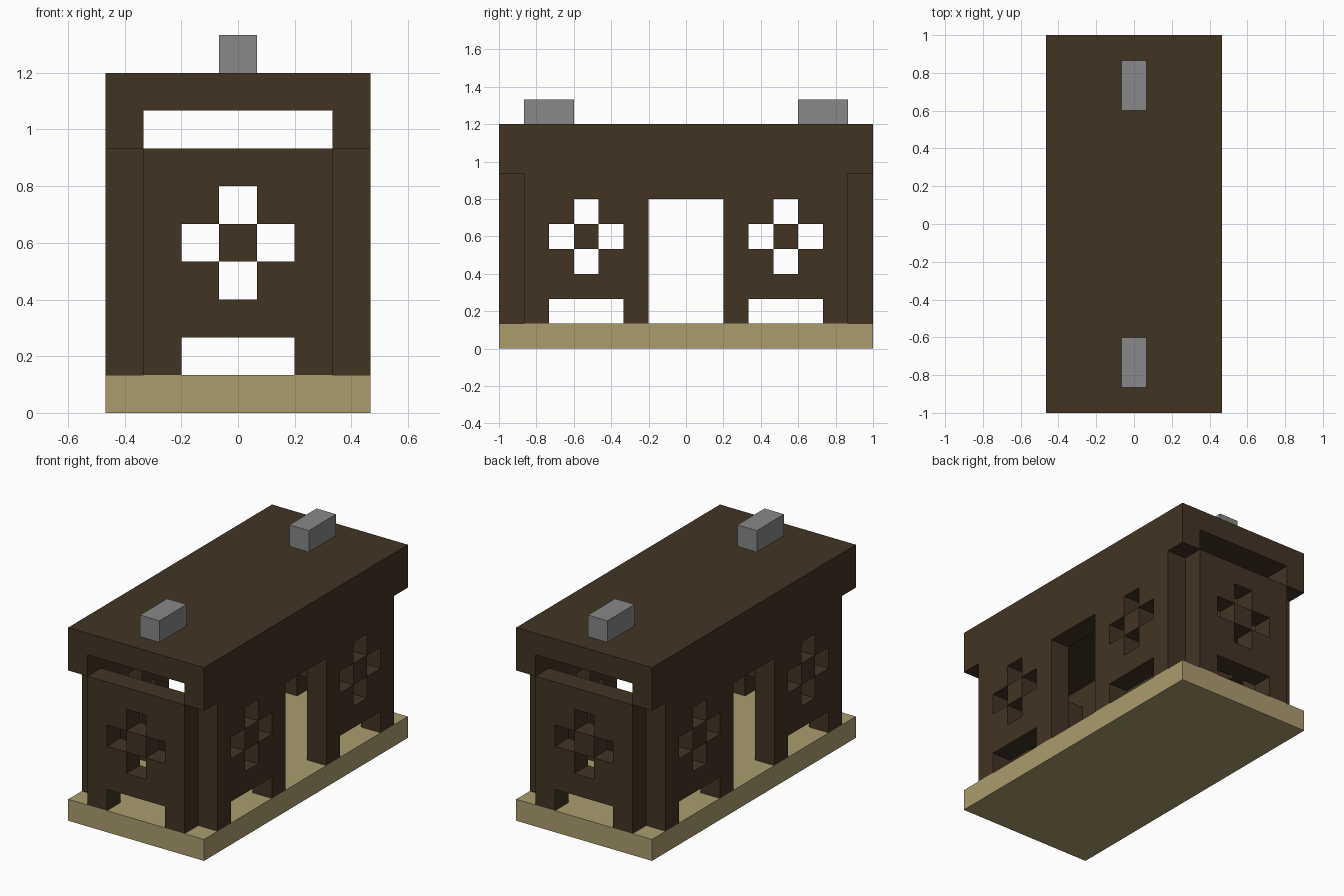
import bpy
import bmesh
from mathutils import Matrix, Vector

cube = bpy.data.objects.get("Cube")
if cube:
    bpy.data.objects.remove(cube, do_unlink=True)

U = 1 / 15        # building unit
CELL = 2          # wall block size in units


def material(name, rgb):
    mat = bpy.data.materials.new(name)
    mat.use_nodes = True
    mat.diffuse_color = (*rgb, 1)
    bsdf = mat.node_tree.nodes["Principled BSDF"]
    bsdf.inputs["Base Color"].default_value = (*rgb, 1)
    bsdf.inputs["Roughness"].default_value = 0.9
    return mat


WOOD = material("dark brown wood", (0.054, 0.034, 0.017))
SAND = material("sand floor", (0.41, 0.335, 0.157))
STONE = material("grey stone", (0.246, 0.246, 0.246))


def finish(name, bm, mat):
    bmesh.ops.recalc_face_normals(bm, faces=bm.faces)
    mesh = bpy.data.meshes.new(name)
    bm.to_mesh(mesh)
    bm.free()
    mesh.materials.append(mat)
    obj = bpy.data.objects.new(name, mesh)
    bpy.context.collection.objects.link(obj)
    return obj


def box(name, low, high, mat):
    """Box between two corners given in units."""
    low, high = Vector(low) * U, Vector(high) * U
    bm = bmesh.new()
    bmesh.ops.create_cube(bm, size=1, matrix=Matrix.Translation((low + high) / 2)
                          @ Matrix.Diagonal((*(high - low), 1)))
    return finish(name, bm, mat)


def wall(name, rows, origin, along, depth):
    """Pierced wall: '#' is solid, '.' is open; rows run from top to bottom."""
    bm = bmesh.new()
    along, depth, up = Vector(along), Vector(depth), Vector((0, 0, 1))
    for r, row in enumerate(reversed(rows)):
        for c, mark in enumerate(row):
            if mark == "#":
                corners = ((c, r), (c + 1, r), (c + 1, r + 1), (c, r + 1))
                bm.faces.new([bm.verts.new((Vector(origin) + CELL * (along * a + up * b)) * U)
                              for a, b in corners])
    bmesh.ops.remove_doubles(bm, verts=bm.verts, dist=U / 100)
    out = bmesh.ops.extrude_face_region(bm, geom=bm.faces[:], use_keep_orig=True)
    moved = [v for v in out["geom"] if isinstance(v, bmesh.types.BMVert)]
    bmesh.ops.translate(bm, verts=moved, vec=depth * CELL * U)
    return finish(name, bm, mat=WOOD)


# Floor slab and roof with hanging side skirts
box("floor_slab", (-7, -15, 0), (7, 15, 2), SAND)
box("roof_slab", (-7, -15, 16), (7, 15, 18), WOOD)
for side, s in (("right", -1), ("left", 1)):
    x = sorted((5 * s, 7 * s))
    box(f"{side}_roof_skirt", (x[0], -15, 14), (x[1], 15, 16), WOOD)

# Window block pattern: cross-shaped opening above a low gap
WINDOW = ("###", "#.#", "...", "#.#", "###", "...")
end_rows = ["#" + w + "#" for w in WINDOW]
side_rows = ["#" + w + "#" + ("###" if i == 0 else "...") + "#" + w + "#"
             for i, w in enumerate(WINDOW)]

# Long walls with a doorway, and their window centre blocks
for side, s in (("right", -1), ("left", 1)):
    wall(f"{side}_wall", side_rows, (5 * s, -13, 2), (0, 1, 0), (s, 0, 0))
    x = sorted((5 * s, 7 * s))
    for end, y in (("front", -8), ("back", 8)):
        box(f"{side}_{end}_window_centre", (x[0], y - 1, 8), (x[1], y + 1, 10), WOOD)

# End walls, their window centre blocks, and the chimneys
for end, s in (("front", -1), ("back", 1)):
    wall(f"{end}_wall", end_rows, (-5, 13 * s, 2), (1, 0, 0), (0, s, 0))
    y = sorted((13 * s, 15 * s))
    box(f"{end}_window_centre", (-1, y[0], 8), (1, y[1], 10), WOOD)
    y = sorted((9 * s, 13 * s))
    box(f"{end}_chimney", (-1, y[0], 18), (1, y[1], 20), STONE)
